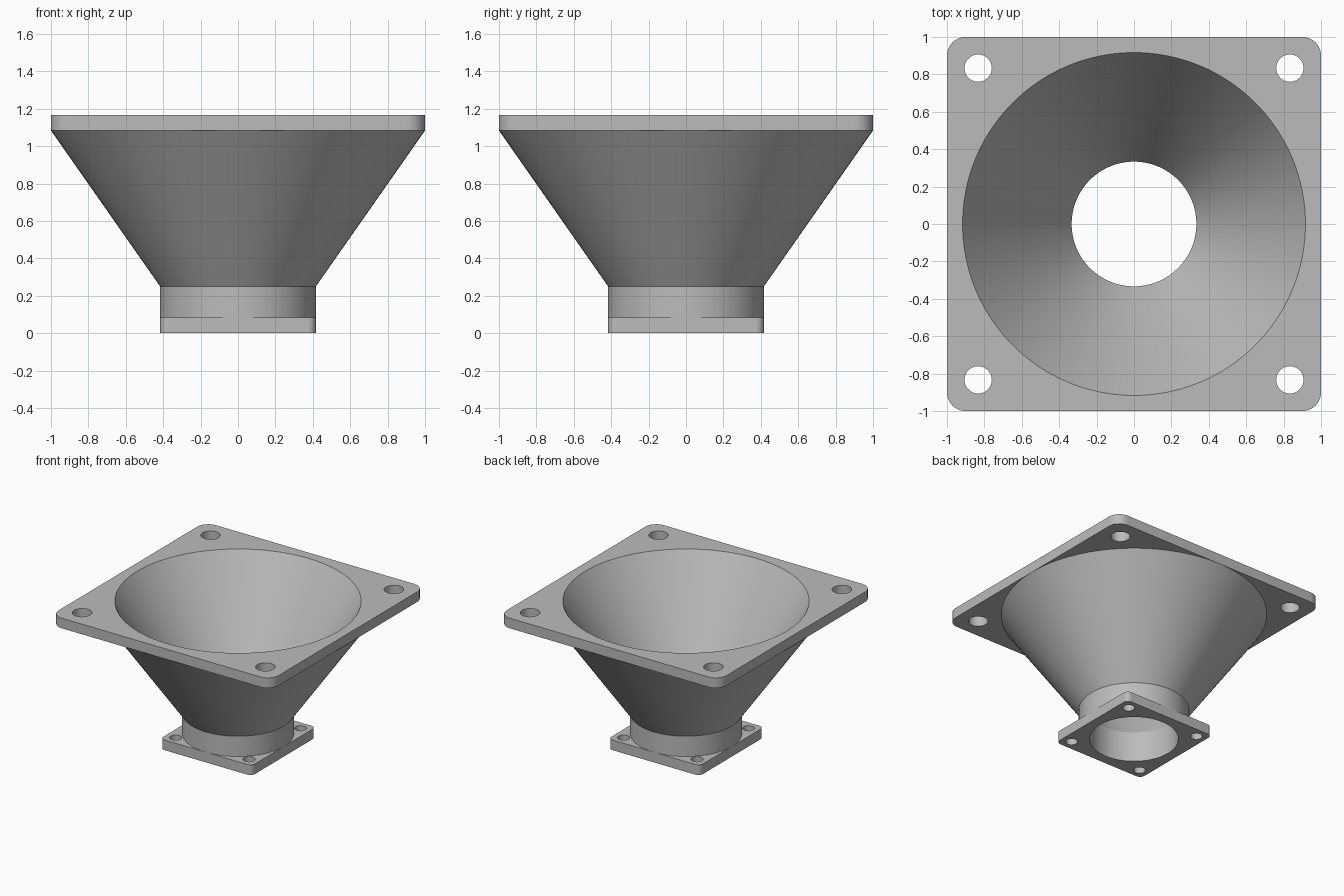
import bpy, bmesh, math
from mathutils import Vector

if "Cube" in bpy.data.objects:
    bpy.data.objects.remove(bpy.data.objects["Cube"], do_unlink=True)

U = 1 / 12                      # wall thickness, the base unit of the part
HEIGHT = 14 * U

grey = bpy.data.materials.new("light_grey")
grey.use_nodes = True
grey.diffuse_color = (0.5, 0.5, 0.5, 1)
grey.node_tree.nodes["Principled BSDF"].inputs["Base Color"].default_value = (0.5, 0.5, 0.5, 1)


def finish(name, bm):
    mesh = bpy.data.meshes.new(name)
    bm.to_mesh(mesh)
    bm.free()
    mesh.materials.append(grey)
    obj = bpy.data.objects.new(name, mesh)
    bpy.context.collection.objects.link(obj)
    bpy.ops.object.select_all(action='DESELECT')
    obj.select_set(True)
    bpy.context.view_layer.objects.active = obj
    return obj


def smooth():
    bpy.ops.object.shade_smooth_by_angle(angle=math.radians(25))


def arc(cx, cy, r, start, sweep, n):
    return [Vector((cx + r * math.cos(start + sweep * i / n),
                    cy + r * math.sin(start + sweep * i / n), 0)) for i in range(n + 1)]


def circle(cx, cy, r, n):
    return arc(cx, cy, r, 0, math.tau, n)[:-1]


def flange(name, half, corner, bore, hole_offset, hole_radius, z):
    # Rounded square outline, central bore and four bolt holes
    c = half - corner
    signs = [(1, 1), (-1, 1), (-1, -1), (1, -1)]
    outline = []
    for i, (sx, sy) in enumerate(signs):
        outline += arc(sx * c, sy * c, corner, i * math.pi / 2, math.pi / 2, 10)
    loops = [outline, circle(0, 0, bore, 128)]
    loops += [circle(sx * hole_offset, sy * hole_offset, hole_radius, 40) for sx, sy in signs]
    bm = bmesh.new()
    for pts in loops:
        vs = [bm.verts.new(p + Vector((0, 0, z))) for p in pts]
        for i, v in enumerate(vs):
            bm.edges.new((vs[i - 1], v))
    bmesh.ops.triangle_fill(bm, use_beauty=True, edges=bm.edges[:], normal=(0, 0, 1))
    for f in bm.faces:
        f.normal_update()
        if f.normal.z < 0:
            f.normal_flip()
    obj = finish(name, bm)
    mod = obj.modifiers.new("thickness", 'SOLIDIFY')
    mod.thickness = U
    mod.offset = 1
    bpy.ops.object.modifier_apply(modifier=mod.name)
    smooth()


# Funnel: straight neck and flared cone, turned around z
profile = [(4 * U, U), (4 * U, 3 * U), (11 * U, HEIGHT),
           (12 * U, 13 * U), (5 * U, 3 * U), (5 * U, U)]
bm = bmesh.new()
ring = [bm.verts.new((r, 0, z)) for r, z in profile]
edges = [bm.edges.new((ring[i - 1], v)) for i, v in enumerate(ring)]
bmesh.ops.spin(bm, geom=ring + edges, cent=(0, 0, 0), axis=(0, 0, 1),
               angle=math.tau, steps=128, use_merge=True)
bmesh.ops.remove_doubles(bm, verts=bm.verts[:], dist=0.0001)
bmesh.ops.recalc_face_normals(bm, faces=bm.faces[:])
finish("funnel", bm)
smooth()

# Mounting flanges
flange("top_flange", 12 * U, 0.1, 11 * U, 10 * U, 0.073, HEIGHT - U)
flange("bottom_flange", 5 * U, 0.042, 4 * U, 4 * U, 0.045, 0)
